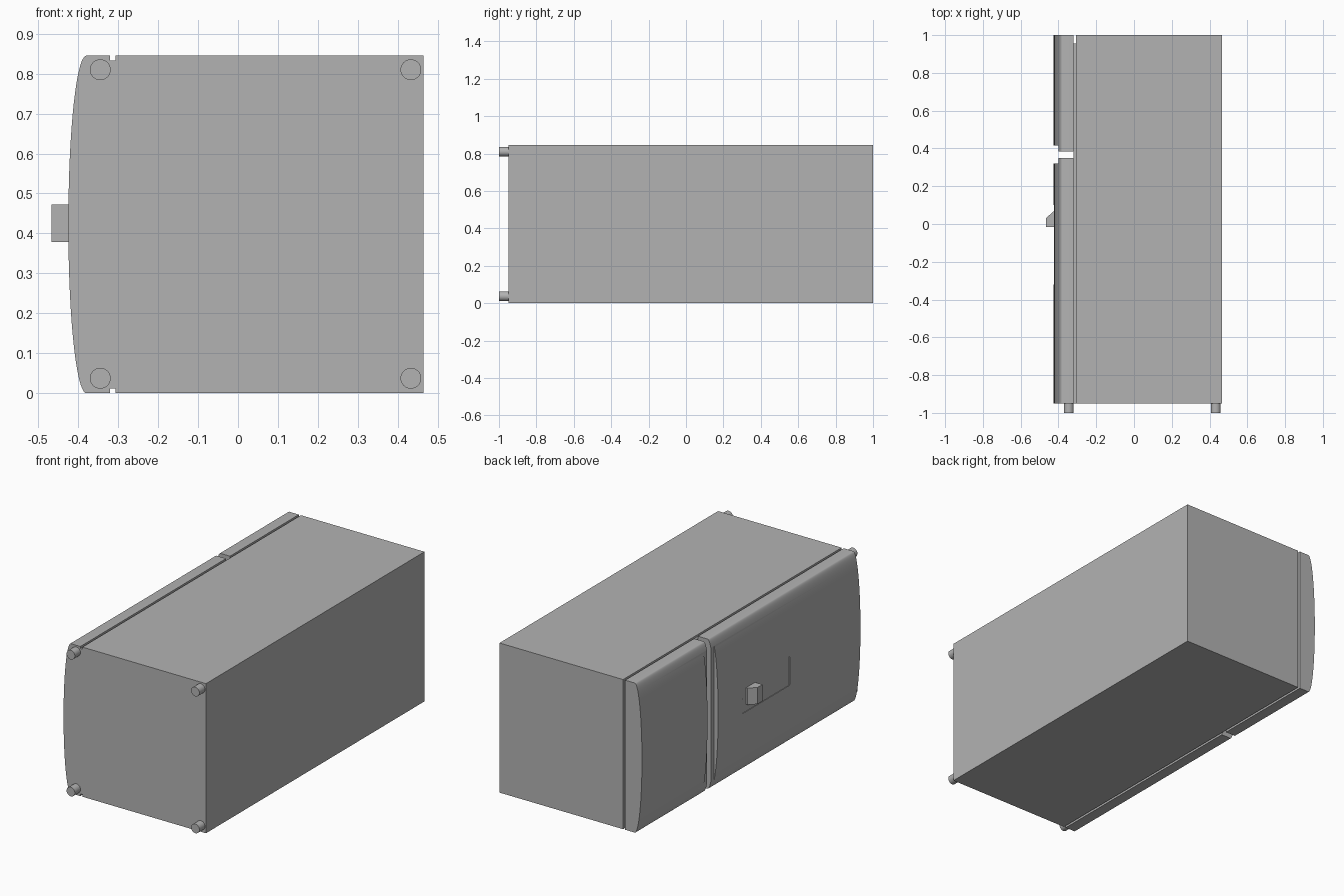
import bpy, bmesh, math

if "Cube" in bpy.data.objects:
    bpy.data.objects.remove(bpy.data.objects["Cube"], do_unlink=True)

HEIGHT = 0.845
MID = HEIGHT / 2

grey = bpy.data.materials.new("light_grey")
grey.use_nodes = True
grey.diffuse_color = (0.45, 0.45, 0.45, 1)
grey.node_tree.nodes["Principled BSDF"].inputs["Base Color"].default_value = (0.45, 0.45, 0.45, 1)


def prism(name, points, offset):
    """Extrude a closed outline of 3D points along an offset."""
    bm = bmesh.new()
    base = bm.faces.new([bm.verts.new(p) for p in points])
    ext = bmesh.ops.extrude_face_region(bm, geom=[base])
    bmesh.ops.translate(bm, vec=offset,
                        verts=[v for v in ext["geom"] if isinstance(v, bmesh.types.BMVert)])
    bmesh.ops.recalc_face_normals(bm, faces=bm.faces)
    mesh = bpy.data.meshes.new(name)
    bm.to_mesh(mesh)
    bm.free()
    mesh.materials.append(grey)
    obj = bpy.data.objects.new(name, mesh)
    bpy.context.collection.objects.link(obj)
    return obj


def box(name, x0, x1, y0, y1, z0, z1):
    return prism(name, [(x0, y0, z0), (x1, y0, z0), (x1, y1, z0), (x0, y1, z0)], (0, 0, z1 - z0))


def select(obj):
    bpy.ops.object.select_all(action="DESELECT")
    obj.select_set(True)
    bpy.context.view_layer.objects.active = obj


def cut(obj, *bounds):
    """Remove a box from an object."""
    cutter = box("cutter", *bounds)
    cutter.hide_render = True
    mod = obj.modifiers.new("cut", "BOOLEAN")
    mod.operation = "DIFFERENCE"
    mod.solver = "EXACT"
    mod.object = cutter
    select(obj)
    bpy.ops.object.modifier_apply(modifier=mod.name)
    bpy.data.objects.remove(cutter, do_unlink=True)


def door(name, y0, y1):
    """Slab with a half-elliptical bowed outer face and a grip step at the gap."""
    n = 48
    outline = [(-0.32, y0, HEIGHT), (-0.32, y0, 0)]
    for i in range(n + 1):
        a = math.pi * i / n
        outline.append((-0.38 - 0.045 * math.sin(a), y0, MID - MID * math.cos(a)))
    obj = prism(name, outline, (0, y1 - y0, 0))
    cut(obj, -0.6, -0.40, 0.32, 0.415, -0.1, 1)
    return obj


def smooth(obj):
    select(obj)
    bpy.ops.object.shade_smooth_by_angle(angle=math.radians(30))


# Cabinet and the recessed seal behind the doors
box("cabinet", -0.307, 0.465, -0.95, 1, 0, HEIGHT)
box("door_seal", -0.321, -0.306, -0.949, 0.955, 0.012, HEIGHT - 0.012)

# Doors, with a shallow panel in the large one
large_door = door("large_door", -0.95, 0.35)
cut(large_door, -0.6, -0.421, -0.32, 0.10, 0.34, 0.505)
small_door = door("small_door", 0.385, 1)
smooth(large_door)
smooth(small_door)

# Wedge-shaped spout on the panel
prism("spout", [(-0.415, -0.015, 0.378), (-0.467, -0.015, 0.378), (-0.467, 0.028, 0.378),
                (-0.43, 0.065, 0.378), (-0.415, 0.065, 0.378)], (0, 0, 0.094))

# Round feet
for side, x in (("door", -0.345), ("rear", 0.433)):
    for level, z in (("lower", 0.037), ("upper", HEIGHT - 0.035)):
        bpy.ops.mesh.primitive_cylinder_add(vertices=32, radius=0.026, depth=0.05,
                                            location=(x, -0.975, z),
                                            rotation=(math.pi / 2, 0, 0))
        foot = bpy.context.object
        foot.name = f"{side}_{level}_foot"
        foot.data.materials.append(grey)
        smooth(foot)
